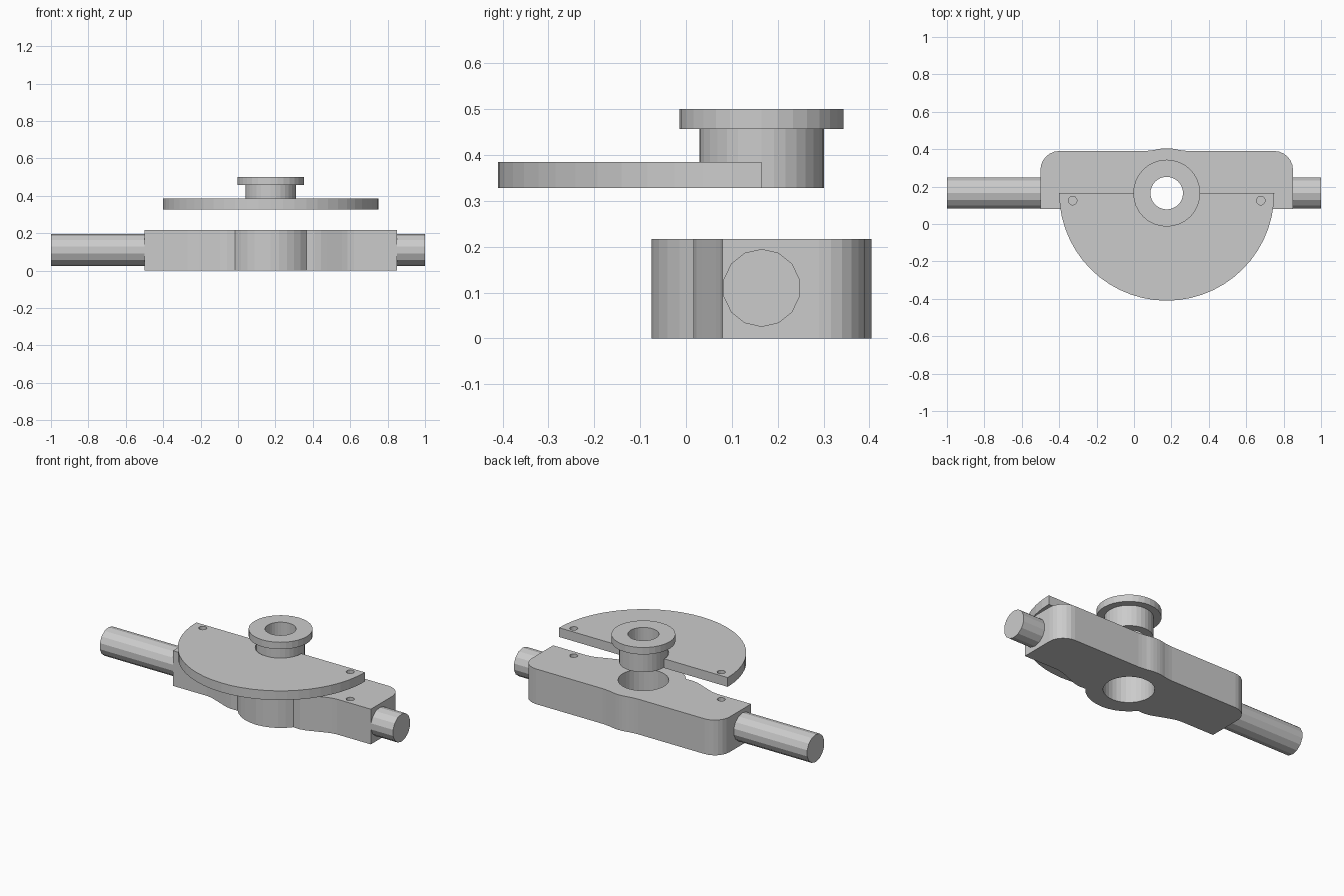
import bpy, bmesh
from math import sin, cos, pi, asin, acos
from mathutils import Matrix

if "Cube" in bpy.data.objects:
    bpy.data.objects.remove(bpy.data.objects["Cube"])

CX, CY = 0.175, 0.165      # hub axis


def finish(name, bm):
    bmesh.ops.remove_doubles(bm, verts=bm.verts, dist=1e-5)
    bmesh.ops.recalc_face_normals(bm, faces=bm.faces)
    me = bpy.data.meshes.new(name)
    bm.to_mesh(me)
    bm.free()
    ob = bpy.data.objects.new(name, me)
    bpy.context.collection.objects.link(ob)
    return ob


def arc(x, y, r, a0, a1, n):
    return [(x + r * cos(a0 + (a1 - a0) * i / n), y + r * sin(a0 + (a1 - a0) * i / n))
            for i in range(n + 1)]


def extrude(name, outline, z0, z1):
    bm = bmesh.new()
    f = bm.faces.new([bm.verts.new((CX + x, CY + y, z0)) for x, y in outline])
    new = bmesh.ops.extrude_face_region(bm, geom=[f])["geom"]
    bmesh.ops.translate(bm, vec=(0, 0, z1 - z0),
                        verts=[g for g in new if isinstance(g, bmesh.types.BMVert)])
    # the source face is kept as the bottom cap
    return finish(name, bm)


def cut(ob, x, y, r, z0, z1, n):
    cutter = extrude("cutter", arc(x, y, r, 0, 2 * pi, n)[:-1], z0, z1)
    cutter.hide_render = True
    mod = ob.modifiers.new("hole", "BOOLEAN")
    mod.operation, mod.solver, mod.object = "DIFFERENCE", "EXACT", cutter
    bpy.context.view_layer.objects.active = ob
    bpy.ops.object.modifier_apply(modifier=mod.name)
    bpy.data.objects.remove(cutter)


# Body block: right half of the outline from front to back, then mirrored
R = 0.24
a_front = -acos(0.19 / R)
right = arc(0, 0, R, -pi / 2, a_front, 5)
right += [(0.235, -0.149), (0.27, -0.142), (0.30, -0.131), (0.38, -0.1),
          (0.41, -0.09), (0.445, -0.085), (0.675, -0.085)]
right += arc(0.575, 0.125, 0.1, 0, pi / 2, 6)
right += [(0.12, 0.225), (0.095, 0.227)]
right += arc(0, 0, R, pi / 2 - 0.28, pi / 2, 3)
left = [(-x, y) for x, y in reversed(right[1:-1])]
body = extrude("body_block", right + left, 0, 0.217)
cut(body, 0, 0, 0.142, -0.1, 0.4, 32)
for s in (-1, 1):
    cut(body, s * 0.503, -0.04, 0.023, 0.11, 0.4, 14)

# Half-disc plate with a notch for the collar
N = 0.142
plate = extrude("half_disc_plate",
                arc(0, 0, 0.575, pi, 2 * pi, 28) + arc(0, 0, N, 2 * pi, pi, 16), 0.328, 0.385)
for s in (-1, 1):
    cut(plate, s * 0.503, -0.04, 0.023, 0.2, 0.5, 14)

# Flanged collar: closed profile (radius, z) spun around the hub axis
bm = bmesh.new()
prof = [(0.087, 0.328), (0.136, 0.328), (0.136, 0.457), (0.179, 0.457), (0.179, 0.5), (0.087, 0.5)]
vs = [bm.verts.new((CX + r, CY, z)) for r, z in prof]
es = [bm.edges.new((vs[i], vs[(i + 1) % len(vs)])) for i in range(len(vs))]
bmesh.ops.spin(bm, geom=vs + es, cent=(CX, CY, 0), axis=(0, 0, 1), angle=2 * pi, steps=32)
finish("flanged_collar", bm)

# Shaft stubs on both ends
for name, x0, x1 in (("long_shaft", -1.0, -0.5), ("short_shaft", 0.85, 1.0)):
    bm = bmesh.new()
    bmesh.ops.create_cone(bm, cap_ends=True, segments=14, radius1=0.085, radius2=0.085,
                          depth=x1 - x0)
    turn = Matrix.Rotation(pi / 2, 4, "Y") @ Matrix.Rotation(pi / 2, 4, "Z")
    bmesh.ops.transform(bm, matrix=Matrix.Translation(((x0 + x1) / 2, CY, 0.11)) @ turn,
                        verts=bm.verts)
    finish(name, bm)
